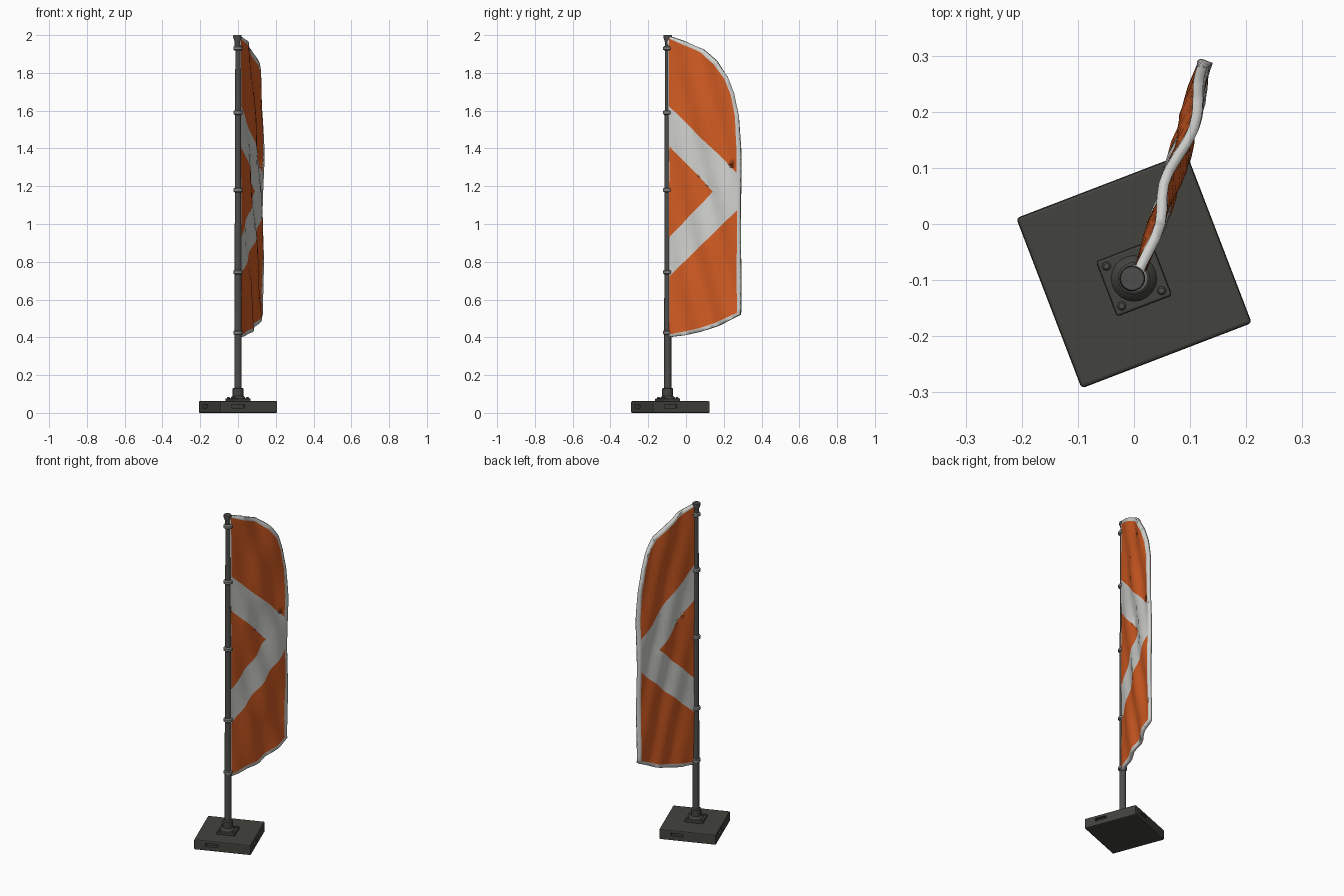
import bpy, bmesh, math
from mathutils import Vector, Matrix

if "Cube" in bpy.data.objects:
    bpy.data.objects.remove(bpy.data.objects["Cube"])

def mat(name, rgb):
    m = bpy.data.materials.new(name)
    m.diffuse_color = (*rgb, 1)
    m.use_nodes = True
    m.node_tree.nodes["Principled BSDF"].inputs["Base Color"].default_value = m.diffuse_color
    return m

DARK = mat("charcoal", (0.055, 0.055, 0.048))
POLE = mat("pole grey", (0.075, 0.077, 0.072))
RING = mat("ring grey", (0.22, 0.22, 0.21))
ORANGE = mat("orange cloth", (0.64, 0.105, 0.016))
WHITE = mat("white cloth", (0.62, 0.62, 0.60))

TURN = math.radians(21)
BASE = Vector((0, -0.083, 0))
PX, PY = 0.0, -0.097

def add_obj(name, bm, *mats, smooth=False):
    me = bpy.data.meshes.new(name)
    bm.to_mesh(me)
    bm.free()
    ob = bpy.data.objects.new(name, me)
    bpy.context.collection.objects.link(ob)
    for m in mats:
        me.materials.append(m)
    if smooth:
        bpy.ops.object.select_all(action='DESELECT')
        ob.select_set(True)
        bpy.context.view_layer.objects.active = ob
        bpy.ops.object.shade_smooth_by_angle(angle=math.radians(40))
    return ob

def box(name, center, size, material, bevel=0.0, angle=TURN):
    bm = bmesh.new()
    bmesh.ops.create_cube(bm, size=1, matrix=Matrix.Diagonal((*size, 1)))
    if bevel:
        bmesh.ops.bevel(bm, geom=bm.edges[:], offset=bevel, segments=2,
                        profile=0.5, affect='EDGES')
    bmesh.ops.transform(bm, matrix=Matrix.Translation(center) @ Matrix.Rotation(angle, 4, 'Z'),
                        verts=bm.verts)
    return add_obj(name, bm, material)

def lathe(name, profile, material, x=PX, y=PY, n=20):
    """Spin a list of (radius, z) points and cap both ends."""
    bm = bmesh.new()
    rings = [[bm.verts.new((x + r * math.cos(2 * math.pi * i / n),
                            y + r * math.sin(2 * math.pi * i / n), z))
              for i in range(n)] for r, z in profile]
    for a, b in zip(rings, rings[1:]):
        for i in range(n):
            j = (i + 1) % n
            bm.faces.new((a[i], a[j], b[j], b[i]))
    bm.faces.new(rings[0][::-1])
    bm.faces.new(rings[-1])
    return add_obj(name, bm, material, smooth=True)

# weighted base with a grip slot in each side
base = box("base_block", BASE + Vector((0, 0, 0.031)), (0.325, 0.325, 0.062), DARK, 0.006)
rot = Matrix.Rotation(TURN, 3, 'Z')
for k in range(4):
    d = Matrix.Rotation(TURN + k * math.pi / 2, 3, 'Z') @ Vector((-0.06, -0.162, 0.036))
    cut = box(f"slot_cutter_{k}", BASE + d, (0.07, 0.036, 0.018), DARK,
              angle=TURN + k * math.pi / 2)
    cut.hide_render = True
    cut.hide_viewport = True
    mod = base.modifiers.new("slot", 'BOOLEAN')
    mod.object = cut
    mod.solver = 'EXACT'

# mounting plate, bolts and socket
plate_c = Vector((PX, PY, 0))
box("mount_plate", plate_c + Vector((0, 0, 0.068)), (0.105, 0.105, 0.016), DARK, 0.004)
for k, (sx, sy) in enumerate(((1, 1), (1, -1), (-1, 1), (-1, -1))):
    p = plate_c + rot @ Vector((0.038 * sx, 0.038 * sy, 0))
    lathe(f"plate_bolt_{k}", [(0.008, 0.07), (0.008, 0.08), (0.005, 0.083)], POLE, p.x, p.y, 8)
lathe("pole_socket", [(0.042, 0.074), (0.036, 0.084), (0.029, 0.09), (0.029, 0.128),
                      (0.024, 0.132)], DARK)

# tapered pole with a flared tip
lathe("pole", [(0.019, 0.08), (0.019, 0.42), (0.0175, 0.75), (0.017, 1.18),
               (0.0155, 1.6), (0.014, 1.95)], POLE)
lathe("pole_tip", [(0.014, 1.93), (0.015, 1.965), (0.023, 1.99), (0.021, 2.0)], POLE, PX - 0.003)

# clip rings
for k, z in enumerate((0.425, 0.745, 1.18, 1.59, 1.93)):
    lathe(f"clip_ring_{k}", [(0.018, z - 0.012), (0.025, z - 0.007), (0.025, z + 0.007),
                             (0.018, z + 0.012)], RING, n=16)

# flag: flat outline in y,z -> hem inset -> cut along stripes -> folded
outline = [(-0.098, 0.40), (0, 0.412), (0.08, 0.43), (0.17, 0.46), (0.29, 0.52),
           (0.29, 1.0), (0.29, 1.40), (0.28, 1.57), (0.255, 1.69), (0.22, 1.78),
           (0.165, 1.86), (0.09, 1.925), (0, 1.965), (-0.098, 1.998)]
bm = bmesh.new()
face = bm.faces.new([bm.verts.new((0, y, z)) for y, z in outline])
bm.normal_update()
hem = bmesh.ops.inset_individual(bm, faces=[face], thickness=0.02)["faces"]
for f in bm.faces:
    f.material_index = 1 if f in hem else 0
if len(hem) > 1:
    face.material_index = 0

def slice_at(co, no):
    bmesh.ops.bisect_plane(bm, geom=bm.verts[:] + bm.edges[:] + bm.faces[:], dist=1e-5,
                           plane_co=co, plane_no=no)

MID = 1.172
OUT_S, IN_S = 0.985, 1.04
def outer(y): return 0.44 - OUT_S * (y + 0.075)
def inner(y): return 0.23 - IN_S * (y + 0.075)
for s in (1, -1):
    slice_at((0, -0.075, MID + s * 0.44), (0, OUT_S, s))
    slice_at((0, -0.075, MID + s * 0.23), (0, IN_S, s))
for i in range(1, 16):
    slice_at((0, -0.098 + i * 0.0243, 0), (0, 1, 0))
for i in range(1, 32):
    slice_at((0, 0, 0.4 + i * 0.05), (0, 0, 1))
for f in bm.faces:
    c = f.calc_center_median()
    h = abs(c.z - MID)
    if inner(c.y) < h < outer(c.y):
        f.material_index = 1
bmesh.ops.triangulate(bm, faces=[f for f in bm.faces if len(f.verts) > 4])
for v in bm.verts:
    y, z = v.co.y, v.co.z
    u = (y + 0.098) / 0.388
    amp = 0.011 * math.sin(math.pi * min(1, u * 0.85)) ** 0.8 if u > 0 else 0
    fold = math.sin(2 * math.pi * (y * 6.5 + z * 1.7)) + 0.5 * math.sin(2 * math.pi * (y * 3 - z * 1.3))
    bow = 0.008 * math.sin(math.pi * u)
    v.co.x = 0.004 + 0.122 * u + bow + amp * fold * 0.8
flag = add_obj("flag", bm, ORANGE, WHITE)
sol = flag.modifiers.new("cloth thickness", 'SOLIDIFY')
sol.thickness = 0.018
sol.offset = 0
for p in flag.data.polygons:
    p.use_smooth = True
bpy.ops.object.select_all(action='DESELECT')
flag.select_set(True)
bpy.context.view_layer.objects.active = flag
bpy.ops.object.shade_smooth_by_angle(angle=math.radians(40))
